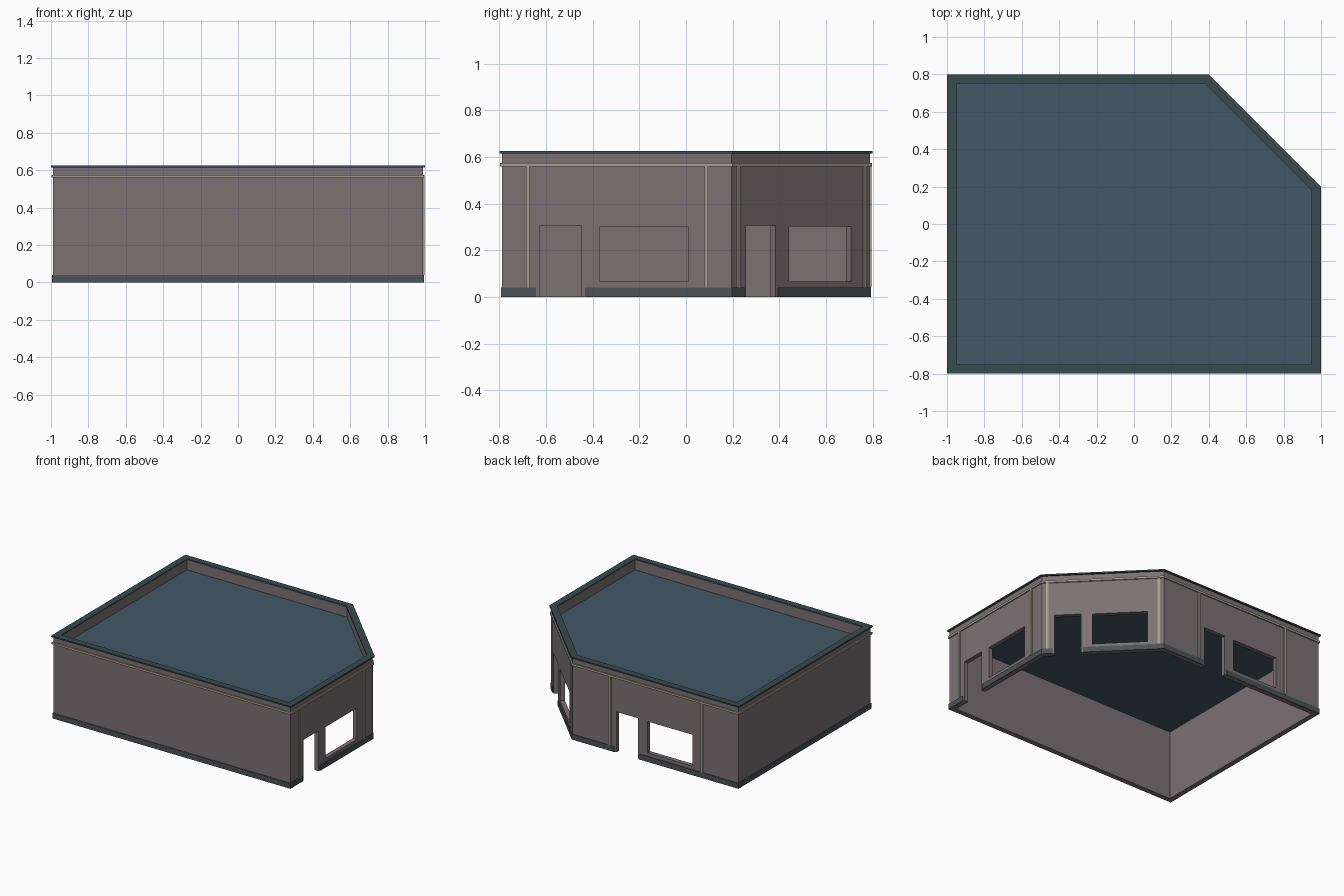
import bpy, bmesh
from mathutils import Vector

if "Cube" in bpy.data.objects:
    bpy.data.objects.remove(bpy.data.objects["Cube"])

# Building outline (counter-clockwise, one chamfered corner)
OUTLINE = [Vector(p) for p in ((-1, -.8), (1, -.8), (1, .2), (.4, .8), (-1, .8))]


def material(name, rgb):
    m = bpy.data.materials.new(name)
    m.diffuse_color = (*rgb, 1)
    m.use_nodes = True
    m.node_tree.nodes["Principled BSDF"].inputs["Base Color"].default_value = m.diffuse_color
    return m


WALL = material("wall_paint", (.2, .165, .175))
ROOF = material("roof_membrane", (.055, .1, .13))
COPE = material("coping_metal", (.04, .07, .08))
BASE = material("base_metal", (.07, .085, .095))
TRIM = material("trim_paint", (.38, .35, .28))


def make(name, bm, mat=None):
    bmesh.ops.recalc_face_normals(bm, faces=bm.faces)
    me = bpy.data.meshes.new(name)
    bm.to_mesh(me)
    bm.free()
    ob = bpy.data.objects.new(name, me)
    bpy.context.collection.objects.link(ob)
    if mat:
        me.materials.append(mat)
    return ob


def inset(d):
    """Outline moved inwards by d with mitred corners."""
    pts, n = [], len(OUTLINE)
    for i, p in enumerate(OUTLINE):
        a = (p - OUTLINE[i - 1]).normalized()
        b = (OUTLINE[(i + 1) % n] - p).normalized()
        na, nb = Vector((-a.y, a.x)), Vector((-b.y, b.x))
        pts.append(p + (na + nb) * d / (1 + na.dot(nb)))
    return pts


def ring(name, d_out, d_in, z0, z1, mat):
    """Closed band that follows the outline."""
    bm = bmesh.new()
    profile = ((d_out, z0), (d_out, z1), (d_in, z1), (d_in, z0))
    loops = [[bm.verts.new((p.x, p.y, z)) for p in inset(d)] for d, z in profile]
    n = len(OUTLINE)
    for j in range(4):
        a, b = loops[j], loops[(j + 1) % 4]
        for i in range(n):
            k = (i + 1) % n
            bm.faces.new((a[i], a[k], b[k], b[i]))
    return make(name, bm, mat)


def add_box(bm, origin, u, s0, s1, d0, d1, z0, z1):
    """Box along wall direction u, with depth along the outward normal."""
    o, u = Vector(origin), Vector(u).normalized()
    n = Vector((u.y, -u.x))
    corners = [o + u * s + n * d for s, d in ((s0, d0), (s0, d1), (s1, d1), (s1, d0))]
    lo, hi = [[bm.verts.new((c.x, c.y, z)) for c in corners] for z in (z0, z1)]
    bm.faces.new(lo)
    bm.faces.new(hi)
    for i in range(4):
        k = (i + 1) % 4
        bm.faces.new((lo[i], lo[k], hi[k], hi[i]))


def cut(target, cutter):
    mod = target.modifiers.new("openings", "BOOLEAN")
    mod.operation, mod.solver, mod.object = "DIFFERENCE", "EXACT", cutter
    cutter.hide_render = True
    cutter.display_type = "WIRE"


# Shell parts
walls = ring("walls", .012, .045, 0, .615, WALL)
baseboard = ring("baseboard", .006, .014, 0, .04, BASE)
ring("cornice_band", .003, .014, .56, .575, TRIM)
ring("parapet_coping", 0, .05, .615, .625, COPE)

# Roof slab inside the parapet
bm = bmesh.new()
face = bm.faces.new([bm.verts.new((p.x, p.y, .525)) for p in inset(.044)])
top = bmesh.ops.extrude_face_region(bm, geom=[face])["geom"]
bmesh.ops.translate(bm, vec=(0, 0, .015),
                    verts=[v for v in top if isinstance(v, bmesh.types.BMVert)])
# extrusion keeps the lower face, so the slab is closed
make("roof_slab", bm, ROOF)

# Three identical shop fronts: right, chamfer, back
fronts = {"right": ((.988, -.679), (0, 1)),
          "corner": ((.961, .222), (-1, 1)),
          "back": ((.08, .788), (-1, 0))}
openings, gaps = bmesh.new(), bmesh.new()
for side, (origin, u) in fronts.items():
    add_box(openings, origin, u, .05, .23, -.06, .06, -.05, .305)
    add_box(openings, origin, u, .31, .688, -.06, .06, .065, .302)
    add_box(gaps, origin, u, .035, .245, -.06, .06, -.05, .1)
    for label, s in (("start", 0), ("end", .766)):
        bm = bmesh.new()
        add_box(bm, origin, u, s - .008, s + .008, -.002, .008, .04, .56)
        make(f"{side}_{label}_trim_strip", bm, TRIM)

cut(walls, make("opening_cutter", openings))
cut(baseboard, make("baseboard_cutter", gaps))
